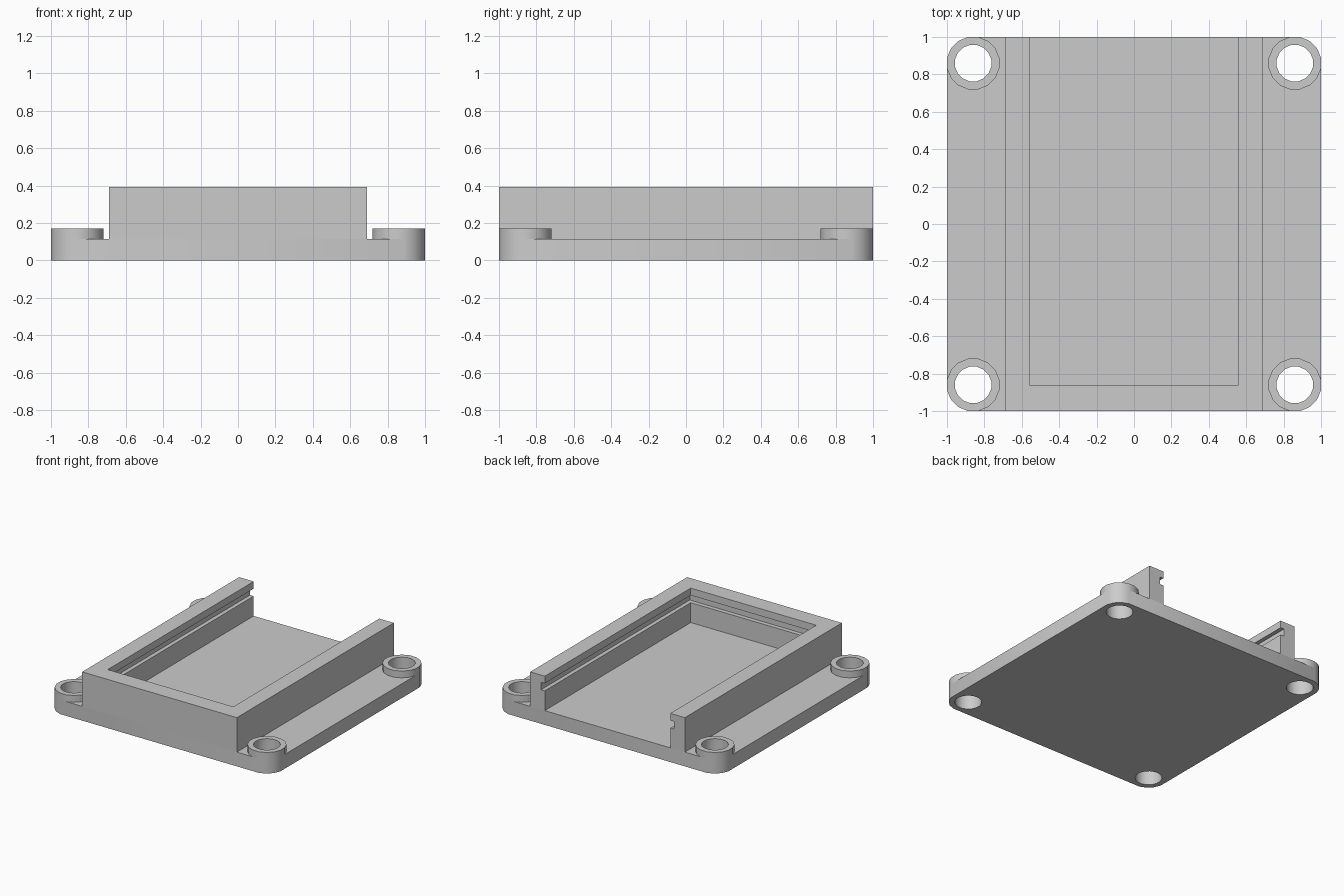
import bpy
import math

cube = bpy.data.objects.get("Cube")
if cube:
    bpy.data.objects.remove(cube, do_unlink=True)

PLATE_TOP, BOSS_TOP, WALL_TOP = 0.115, 0.17, 0.393
CORNER = 0.86          # hole centres
BOSS_R, HOLE_R = 0.14, 0.097
SIDES = 16

grey = bpy.data.materials.new("plain grey")
grey.use_nodes = True
grey.diffuse_color = (0.6, 0.6, 0.6, 1)
grey.node_tree.nodes["Principled BSDF"].inputs["Base Color"].default_value = (0.6, 0.6, 0.6, 1)


def make_object(name, verts, faces):
    mesh = bpy.data.meshes.new(name)
    mesh.from_pydata(verts, [], faces)
    mesh.materials.append(grey)
    obj = bpy.data.objects.new(name, mesh)
    bpy.context.collection.objects.link(obj)
    return obj


def circle(cx, cy, radius):
    """Polygon with its flats facing the axes, tangent to the radius."""
    r = radius / math.cos(math.pi / SIDES)
    angles = [(k + 0.5) * math.tau / SIDES for k in range(SIDES)]
    return [(cx + r * math.cos(a), cy + r * math.sin(a)) for a in angles]


def loft(name, rings, closed):
    """Skin equal rings of points; close the loop of rings or cap its ends."""
    n, m = len(rings[0]), len(rings)
    verts = [p for ring in rings for p in ring]
    faces = []
    for i in range(m if closed else m - 1):
        a, b = i * n, (i + 1) % m * n
        faces += [(a + j, a + (j + 1) % n, b + (j + 1) % n, b + j) for j in range(n)]
    if not closed:
        faces += [tuple(reversed(range(n))), tuple(range((m - 1) * n, m * n))]
    return make_object(name, verts, faces)


def at_height(outline, z):
    return [(x, y, z) for x, y in outline]


def shade(obj):
    bpy.ops.object.select_all(action='DESELECT')
    obj.select_set(True)
    bpy.context.view_layer.objects.active = obj
    bpy.ops.object.shade_smooth_by_angle(angle=math.radians(30))


corners = {"back_left": (1, 1), "back_right": (-1, 1),
           "front_right": (-1, -1), "front_left": (1, -1)}

# Base plate with rounded corners
quarter = SIDES // 4
outline = []
for i, (sx, sy) in enumerate(corners.values()):
    outline += circle(sx * CORNER, sy * CORNER, BOSS_R)[i * quarter:(i + 1) * quarter]
plate = loft("base_plate", [at_height(outline, 0), at_height(outline, PLATE_TOP)], False)

# Screw holes through the plate
bpy.context.view_layer.objects.active = plate
for name, (sx, sy) in corners.items():
    hole = circle(sx * CORNER, sy * CORNER, HOLE_R)
    cutter = loft("hole_cutter", [at_height(hole, -0.1), at_height(hole, 0.3)], False)
    cutter.hide_render = True
    mod = plate.modifiers.new("hole", 'BOOLEAN')
    mod.operation, mod.solver, mod.object = 'DIFFERENCE', 'EXACT', cutter
    bpy.ops.object.modifier_apply(modifier=mod.name)
    bpy.data.objects.remove(cutter, do_unlink=True)
shade(plate)

# Raised ring around each hole
for name, (sx, sy) in corners.items():
    outer = circle(sx * CORNER, sy * CORNER, BOSS_R)
    inner = circle(sx * CORNER, sy * CORNER, HOLE_R)
    boss = loft(name + "_boss", [at_height(outer, PLATE_TOP), at_height(outer, BOSS_TOP),
                                 at_height(inner, BOSS_TOP), at_height(inner, PLATE_TOP)], True)
    shade(boss)

# Three-sided wall: grooved section (inward share of thickness, height) swept round a U
section = [(0, PLATE_TOP), (0, WALL_TOP), (1, WALL_TOP), (1, 0.335),
           (0.75, 0.335), (0.75, 0.275), (1, 0.275), (1, PLATE_TOP)]
SIDE_X, SIDE_T, FRONT_T = 0.69, 0.13, 0.14
path = [(-1, 1, 0), (-1, -1, FRONT_T), (1, -1, FRONT_T), (1, 1, 0)]
rings = [[(s * (SIDE_X - t * SIDE_T), y + t * front, z) for t, z in section]
         for s, y, front in path]
wall = loft("grooved_wall", rings, False)

# Consistent outward faces
import bmesh
for obj in [o for o in bpy.context.collection.objects if o.type == 'MESH']:
    bm = bmesh.new()
    bm.from_mesh(obj.data)
    bmesh.ops.recalc_face_normals(bm, faces=bm.faces)
    bm.to_mesh(obj.data)
    bm.free()
